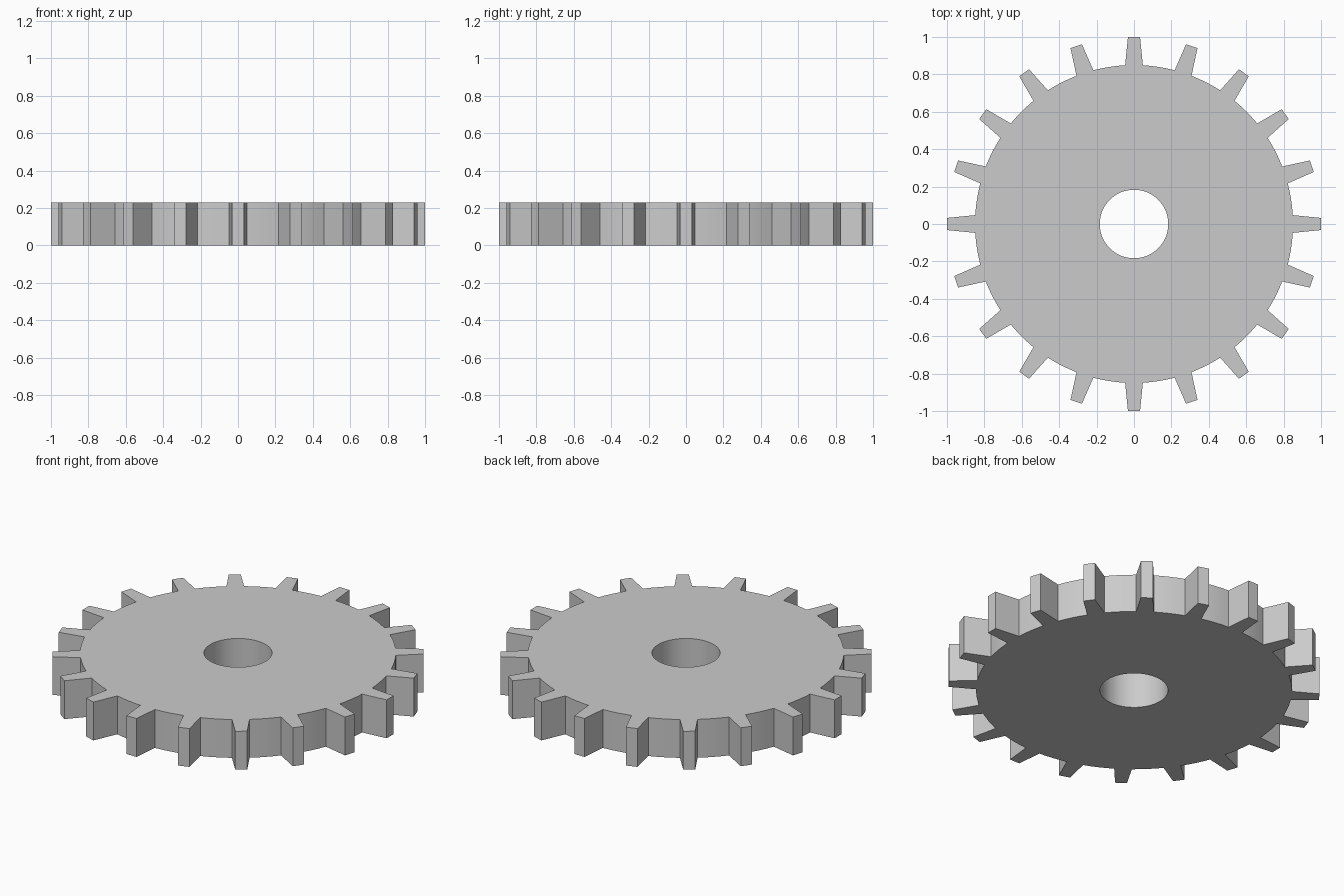
import bpy, bmesh
from math import sin, cos, radians

if "Cube" in bpy.data.objects:
    bpy.data.objects.remove(bpy.data.objects["Cube"])

TEETH = 20
HOLE_R, ROOT_R, TIP_R = 0.183, 0.85, 1.0
ROOT_HALF, TIP_HALF = radians(3.2), radians(1.85)
THICK = 0.228
GAP_STEPS = 4
PITCH = radians(360 / TEETH)

bm = bmesh.new()

def polar(r, a):
    return bm.verts.new((r * cos(a), r * sin(a), 0))

# Angles of the web: one step under each tooth, several across each gap
angles = []
for t in range(TEETH):
    start = t * PITCH + ROOT_HALF
    gap = PITCH - 2 * ROOT_HALF
    angles.append(t * PITCH - ROOT_HALF)
    angles += [start + gap * i / GAP_STEPS for i in range(GAP_STEPS)]

# Flat disc with a centre bore
inner = [polar(HOLE_R, a) for a in angles]
outer = [polar(ROOT_R, a) for a in angles]
n = len(angles)
for i in range(n):
    j = (i + 1) % n
    bm.faces.new((inner[i], outer[i], outer[j], inner[j]))

# Tapered teeth
for t in range(TEETH):
    i = t * (GAP_STEPS + 1)
    a = polar(TIP_R, t * PITCH - TIP_HALF)
    b = polar(TIP_R, t * PITCH + TIP_HALF)
    bm.faces.new((outer[i], a, b, outer[i + 1]))

# Thicken upwards
top = bmesh.ops.extrude_face_region(bm, geom=bm.faces[:], use_keep_orig=True)
bmesh.ops.translate(bm, vec=(0, 0, THICK),
                    verts=[v for v in top["geom"] if isinstance(v, bmesh.types.BMVert)])
bmesh.ops.recalc_face_normals(bm, faces=bm.faces[:])

mesh = bpy.data.meshes.new("gear_wheel")
bm.to_mesh(mesh)
bm.free()
gear = bpy.data.objects.new("gear_wheel", mesh)
bpy.context.collection.objects.link(gear)

# Smooth bore and rim, crisp tooth edges
bpy.context.view_layer.objects.active = gear
gear.select_set(True)
bpy.ops.object.shade_smooth_by_angle(angle=radians(30))
